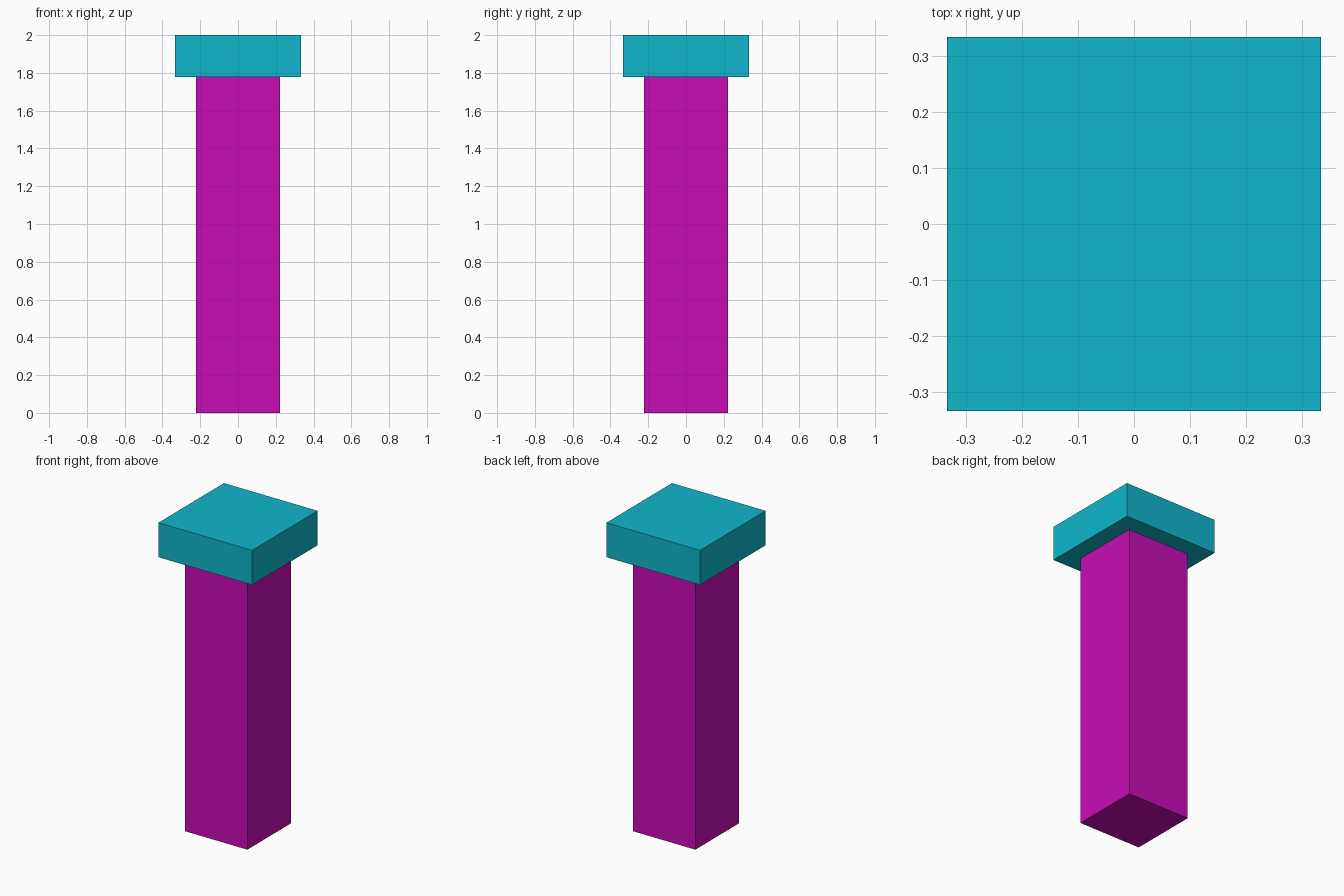
import bpy

cube = bpy.data.objects.get("Cube")
if cube:
    bpy.data.objects.remove(cube, do_unlink=True)


def make_material(name, rgb):
    mat = bpy.data.materials.new(name)
    mat.use_nodes = True
    color = (*rgb, 1)
    mat.diffuse_color = color
    mat.node_tree.nodes["Principled BSDF"].inputs["Base Color"].default_value = color
    return mat


def make_block(name, width, bottom, top, mat):
    """Square block centred on the z axis, between two heights."""
    bpy.ops.mesh.primitive_cube_add(size=1, location=(0, 0, (bottom + top) / 2))
    block = bpy.context.object
    block.name = block.data.name = name
    block.scale = (width, width, top - bottom)
    bpy.ops.object.transform_apply(location=False, rotation=False, scale=True)
    block.data.materials.append(mat)
    return block


magenta = make_material("magenta", (0.58, 0.004, 0.468))
cyan = make_material("cyan", (0.005, 0.474, 0.604))

# Tall shaft with a wider slab on top
cap_bottom = 1.778
make_block("post_shaft", 0.444, 0, cap_bottom, magenta)
make_block("post_cap", 0.667, cap_bottom, 2, cyan)
